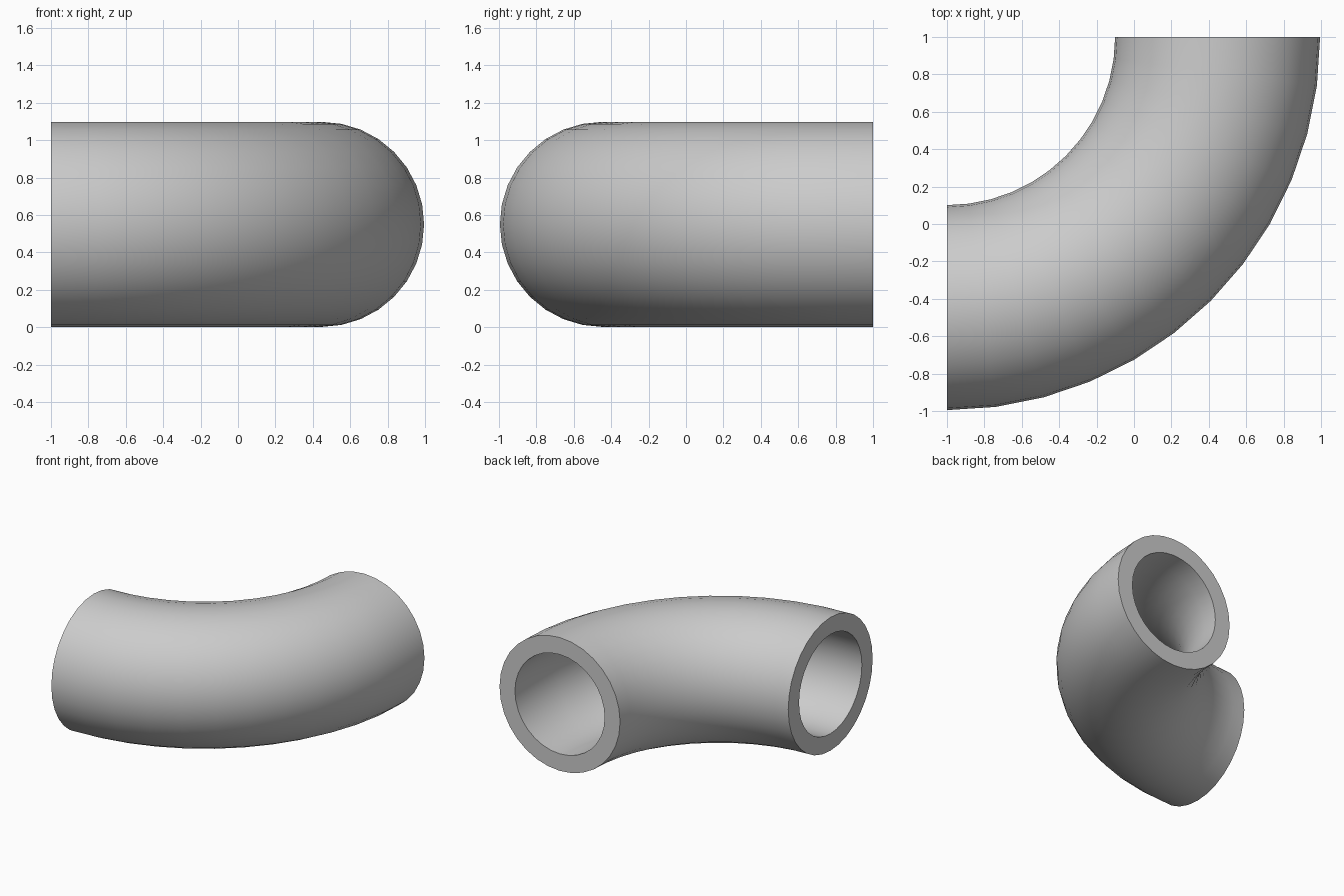
import bpy, bmesh
from math import sin, cos, pi
from mathutils import Vector

if "Cube" in bpy.data.objects:
    bpy.data.objects.remove(bpy.data.objects["Cube"])

BEND, OUTER, BORE = 1.447, 0.548, 0.408   # bend radius, pipe radius, bore radius
STEPS, SIDES = 12, 32                     # segments along the bend, around the pipe

bm = bmesh.new()


def ring(radius):
    # circle in the end plane x = -1
    return [bm.verts.new((-1, 1 - BEND + radius * cos(2 * pi * i / SIDES),
                          0.55 + radius * sin(2 * pi * i / SIDES))) for i in range(SIDES)]


# pipe end: flat annulus between outer wall and bore
outer, bore = ring(OUTER), ring(BORE)
start = []
for i in range(SIDES):
    j = (i + 1) % SIDES
    start.append(bm.faces.new((outer[i], outer[j], bore[j], bore[i])))

# sweep the annulus a quarter turn, keeping the first end as a cap
bmesh.ops.spin(bm, geom=bm.verts[:] + bm.edges[:] + start, cent=Vector((-1, 1, 0)),
               axis=(0, 0, 1), angle=pi / 2, steps=STEPS, use_duplicate=False)

# the sweep may leave the first end open or capped: make sure it is closed
bmesh.ops.remove_doubles(bm, verts=bm.verts[:], dist=1e-5)
edges = [e for e in bm.edges if e.is_boundary]
if edges:
    bmesh.ops.bridge_loops(bm, edges=edges)
bmesh.ops.recalc_face_normals(bm, faces=bm.faces[:])

mesh = bpy.data.meshes.new("pipe_elbow")
bm.to_mesh(mesh)
bm.free()
elbow = bpy.data.objects.new("pipe_elbow", mesh)
bpy.context.collection.objects.link(elbow)

# smooth walls, crisp rims
bpy.context.view_layer.objects.active = elbow
elbow.select_set(True)
bpy.ops.object.shade_smooth_by_angle(angle=pi / 6)
